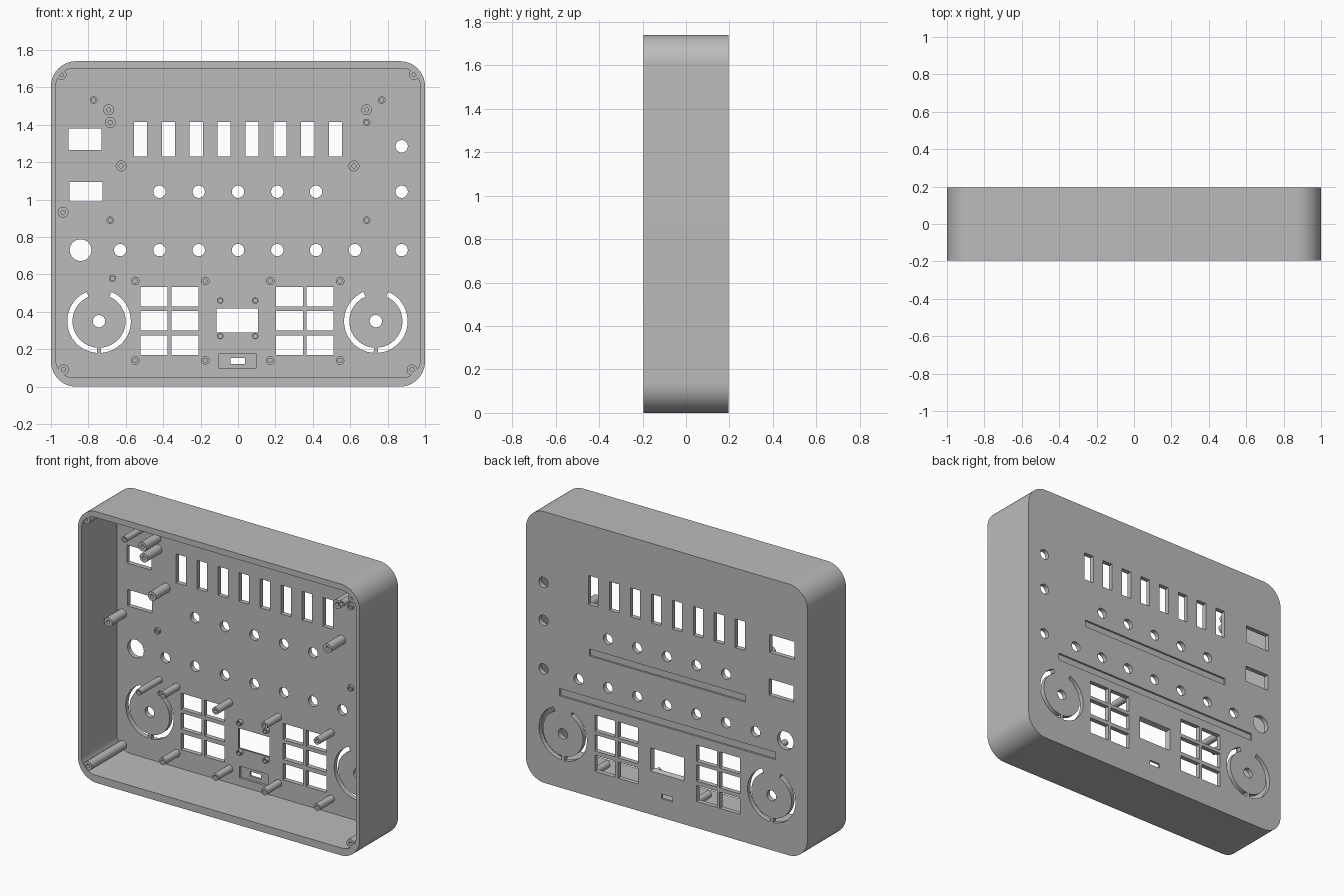
import bpy, bmesh, math
from mathutils import Vector

cube = bpy.data.objects.get("Cube")
if cube:
    bpy.data.objects.remove(cube, do_unlink=True)

grey = bpy.data.materials.new("plain grey plastic")
grey.use_nodes = True
COLOR = (0.5, 0.5, 0.5, 1)
grey.diffuse_color = COLOR
grey.node_tree.nodes["Principled BSDF"].inputs["Base Color"].default_value = COLOR

BACK, INNER, RIM = 0.195, 0.165, -0.195   # outer panel face, inner panel face, open rim
HEIGHT = 1.74


# Outlines in the x, z plane, counterclockwise
def rect(x0, x1, z0, z1):
    return [(x0, z0), (x1, z0), (x1, z1), (x0, z1)]


def arc(cx, cz, r, a0, a1, n):
    angles = [math.radians(a0 + (a1 - a0) * i / n) for i in range(n + 1)]
    return [(cx + r * math.cos(a), cz + r * math.sin(a)) for a in angles]


def circle(cx, cz, r, n=32):
    return arc(cx, cz, r, 0, 360, n)[:-1]


def rounded(x0, x1, z0, z1, r):
    corners = [(x1 - r, z1 - r), (x0 + r, z1 - r), (x0 + r, z0 + r), (x1 - r, z0 + r)]
    return [p for i, c in enumerate(corners) for p in arc(*c, r, 90 * i, 90 * i + 90, 12)]


def prism(bm, outline, y0, y1, grow=0):
    """Extrude an outline from y0 to y1; grow widens the y1 end. Returns the y0 cap."""
    front = [bm.verts.new((x, y0, z)) for x, z in outline]
    mid = sum((v.co for v in front), Vector()) / len(front)
    back = [bm.verts.new((x + math.copysign(grow, x - mid.x), y1,
                          z + math.copysign(grow, z - mid.z))) for x, z in outline]
    cap = bm.faces.new(front)
    bm.faces.new(back[::-1])
    n = len(front)
    for i in range(n):
        j = (i + 1) % n
        bm.faces.new((front[j], front[i], back[i], back[j]))
    return cap


def finish(name, bm):
    bmesh.ops.recalc_face_normals(bm, faces=bm.faces)
    mesh = bpy.data.meshes.new(name)
    bm.to_mesh(mesh)
    bm.free()
    mesh.materials.append(grey)
    obj = bpy.data.objects.new(name, mesh)
    bpy.context.collection.objects.link(obj)
    return obj


def smooth(obj):
    bpy.ops.object.select_all(action='DESELECT')
    obj.select_set(True)
    bpy.context.view_layer.objects.active = obj
    bpy.ops.object.shade_smooth_by_angle(angle=math.radians(35))


def cut(obj, cutter):
    mod = obj.modifiers.new("cut", 'BOOLEAN')
    mod.operation, mod.solver, mod.object = 'DIFFERENCE', 'EXACT', cutter
    bpy.ops.object.select_all(action='DESELECT')
    bpy.context.view_layer.objects.active = obj
    obj.select_set(True)
    bpy.ops.object.modifier_apply(modifier=mod.name)
    bpy.data.objects.remove(cutter, do_unlink=True)


# Case: rounded block with a softened back edge
bm = bmesh.new()
prism(bm, rounded(-1, 1, 0, HEIGHT, 0.135), RIM, BACK)
rim_edges = [e for e in bm.edges if all(v.co.y > BACK - 0.001 for v in e.verts)]
bmesh.ops.bevel(bm, geom=rim_edges, offset=0.014, segments=4, profile=0.5, affect='EDGES')
case = finish("case_shell", bm)

# Cavity, open at the front
bm = bmesh.new()
prism(bm, rounded(-0.975, 0.975, 0.048, 1.702, 0.1), RIM - 0.1, INNER)
cut(case, finish("cavity_cutter", bm))

# Shallow recesses: two label grooves outside, socket pocket inside
bm = bmesh.new()
prism(bm, rect(-0.56, 0.55, 0.9, 0.945), BACK - 0.012, BACK + 0.1)
prism(bm, rect(-0.77, 0.76, 0.588, 0.635), BACK - 0.012, BACK + 0.1)
prism(bm, rect(-0.105, 0.1, 0.1, 0.175), INNER - 0.05, INNER + 0.015)
cut(case, finish("recess_cutter", bm))

# Panel openings
bm = bmesh.new()


def opening(outline):
    prism(bm, outline, INNER - 0.05, BACK + 0.05)


for i in range(8):                                    # slider slots
    x = -0.521 + 0.149 * i
    opening(rect(x - 0.035, x + 0.035, 1.23, 1.415))
for x in (-0.42, -0.21, 0, 0.21, 0.417, 0.875):       # knob holes
    opening(circle(x, 1.042, 0.033))
    opening(circle(x, 0.73, 0.033))
for x in (-0.63, 0.625):
    opening(circle(x, 0.73, 0.033))
opening(circle(0.875, 1.285, 0.033))
opening(circle(-0.842, 0.73, 0.058))
opening(rect(-0.905, -0.73, 1.265, 1.38))             # side windows
opening(rect(-0.9, -0.725, 0.99, 1.095))
for x in (-0.52, -0.355, 0.203, 0.367):               # pad windows
    for z in (0.17, 0.301, 0.428):
        opening(rect(x, x + 0.144, z, z + 0.104))
opening(rect(-0.04, 0.037, 0.122, 0.152))             # socket slot
for x in (-0.743, 0.737):                             # jog dials
    opening(circle(x, 0.35, 0.033))
    for a0, a1 in ((-86, 67), (113, 266)):
        opening(arc(x, 0.35, 0.17, a0, a1, 28) + arc(x, 0.35, 0.142, a1, a0, 28))
prism(bm, rect(-0.107, 0.1, 0.295, 0.41), INNER - 0.02, BACK + 0.01, 0.02)  # flared display
cut(case, finish("opening_cutter", bm))
smooth(case)


# Screw posts: round pegs with a blind bore in the tip
def post(name, x, z, r, tip, bore=0.011):
    bm = bmesh.new()
    cap = prism(bm, circle(x, z, r, 24), tip, INNER + 0.004)
    bmesh.ops.recalc_face_normals(bm, faces=bm.faces)
    bmesh.ops.inset_region(bm, faces=[cap], thickness=r - bore)
    depth = (INNER - tip) * 0.7
    res = bmesh.ops.extrude_face_region(bm, geom=[cap])
    verts = [g for g in res["geom"] if isinstance(g, bmesh.types.BMVert)]
    bmesh.ops.translate(bm, verts=verts, vec=(0, depth, 0))
    if cap.is_valid:
        bmesh.ops.delete(bm, geom=[cap], context='FACES_ONLY')
    smooth(finish(name, bm))


for x, z in ((-0.945, 1.668), (0.942, 1.668), (-0.933, 0.09), (0.93, 0.09)):
    post("corner_post", x, z, 0.028, RIM + 0.006)
for x, z in ((-0.692, 1.48), (0.688, 1.48), (-0.683, 1.412), (-0.625, 1.18),
             (0.62, 1.18), (-0.935, 0.932)):
    post("board_post", x, z, 0.029, 0.02)
for x in (-0.55, -0.175, 0.172, 0.546):
    for z in (0.14, 0.565):
        post("pad_post", x, z, 0.023, 0.02)
for x, z in ((-0.772, 1.532), (0.768, 1.532), (-0.671, 0.579)):
    post("tall_post", x, z, 0.02, -0.05)
for x, z in ((0.688, 1.412), (-0.683, 0.89), (0.688, 0.89)):
    post("short_post", x, z, 0.02, 0.15)
for x in (-0.095, 0.092):
    for z in (0.27, 0.46):
        post("display_post", x, z, 0.017, 0.14)
